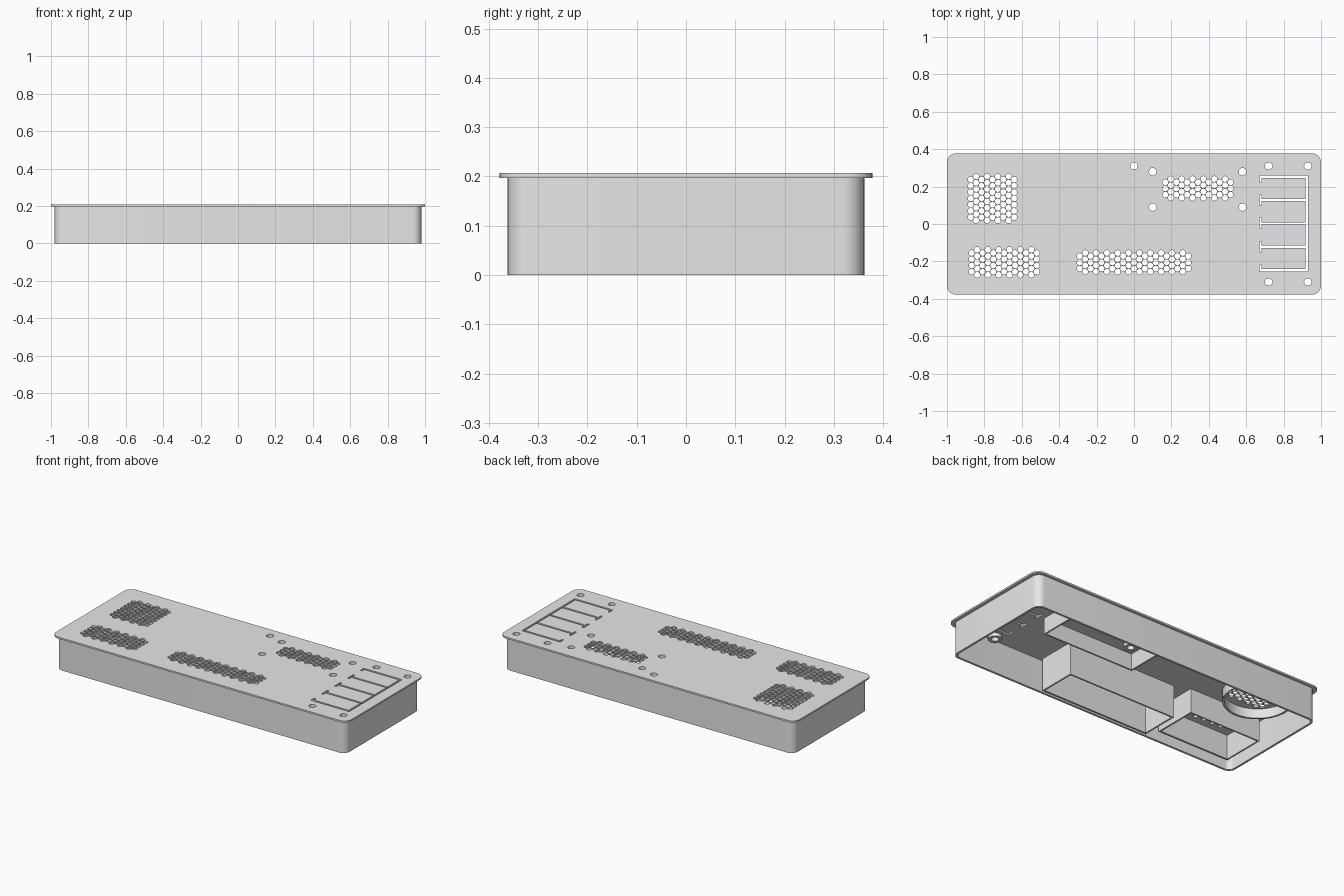
import bpy, bmesh, math

cube = bpy.data.objects.get("Cube")
if cube:
    bpy.data.objects.remove(cube)

grey = bpy.data.materials.new("light_grey")
grey.use_nodes = True
grey.diffuse_color = (0.8, 0.8, 0.8, 1)
grey.node_tree.nodes["Principled BSDF"].inputs["Base Color"].default_value = (0.8, 0.8, 0.8, 1)

LID, TOP = 0.197, 0.207     # underside and top of the lid


def circle(x, y, r, n=24):
    return [(x + r * math.cos(math.tau * i / n), y + r * math.sin(math.tau * i / n))
            for i in range(n)]


def rect(x0, x1, y0, y1):
    return [(x0, y0), (x1, y0), (x1, y1), (x0, y1)]


def rounded(hx, hy, r, n=8):
    pts = []
    for k, (sx, sy) in enumerate([(1, 1), (-1, 1), (-1, -1), (1, -1)]):
        for i in range(n + 1):
            a = math.pi / 2 * (k + i / n)
            pts.append((sx * (hx - r) + r * math.cos(a), sy * (hy - r) + r * math.sin(a)))
    return pts


def extrude(name, loops, z0, z1):
    """Solid from an outline and the holes inside it."""
    curve = bpy.data.curves.new(name, 'CURVE')
    curve.dimensions = '2D'
    curve.fill_mode = 'BOTH'
    curve.extrude = (z1 - z0) / 2
    for pts in loops:
        spline = curve.splines.new('POLY')
        spline.points.add(len(pts) - 1)
        for p, (x, y) in zip(spline.points, pts):
            p.co = (x, y, 0, 1)
        spline.use_cyclic_u = True
    temp = bpy.data.objects.new(name + "_profile", curve)
    bpy.context.collection.objects.link(temp)
    mesh = bpy.data.meshes.new_from_object(
        temp.evaluated_get(bpy.context.evaluated_depsgraph_get()))
    bpy.data.objects.remove(temp)
    bm = bmesh.new()
    bm.from_mesh(mesh)
    bmesh.ops.remove_doubles(bm, verts=bm.verts, dist=0.00005)
    bmesh.ops.translate(bm, verts=bm.verts, vec=(0, 0, (z0 + z1) / 2))
    bmesh.ops.recalc_face_normals(bm, faces=bm.faces)
    bm.to_mesh(mesh)
    bm.free()
    mesh.materials.clear()
    mesh.materials.append(grey)
    obj = bpy.data.objects.new(name, mesh)
    bpy.context.collection.objects.link(obj)
    bpy.ops.object.select_all(action='DESELECT')
    obj.select_set(True)
    bpy.context.view_layer.objects.active = obj
    bpy.ops.object.shade_smooth_by_angle(angle=math.radians(30))
    return obj


def vent(cx, cy, cols, rows):
    """Honeycomb of round holes; every other column has one hole fewer."""
    dx, dy = 0.029, 0.0335
    holes = []
    for c in range(cols):
        n = rows - (c + 1) % 2
        for r in range(n):
            holes.append(circle(cx + (c - (cols - 1) / 2) * dx,
                                cy + (r - (n - 1) / 2) * dy, 0.0158, 12))
    return holes


def key_slot(xl, xr, ys, w, tick):
    """Comb-shaped slot that frees four flexible keys."""
    pts = [(xr, ys[-1] + w / 2), (xr, ys[0] - w / 2)]
    for i, y in enumerate(ys):
        first, last = i == 0, i == len(ys) - 1
        if first:
            pts.append((xl, y - w / 2))
        else:
            pts += [(xr - w, y - w / 2), (xl + w, y - w / 2),
                    (xl + w, y - tick), (xl, y - tick)]
        if last:
            pts.append((xl, y + w / 2))
        else:
            pts += [(xl, y + tick), (xl + w, y + tick),
                    (xl + w, y + w / 2), (xr - w, y + w / 2)]
    return pts


def frame(name, x0, x1, y0, y1, z0, t=0.01):
    extrude(name, [rect(x0, x1, y0, y1), rect(x0 + t, x1 - t, y0 + t, y1 - t)], z0, LID)


# Lid with vents, screw holes and key slots
screws = [(0, 0.31)]
screws += [(x, y) for x in (0.1, 0.58) for y in (0.09, 0.28)]
screws += [(x, y) for x in (0.72, 0.93) for y in (-0.31, 0.31)]
holes = [circle(x, y, 0.02) for x, y in screws]
holes += vent(-0.757, 0.137, 9, 8)
holes += vent(-0.694, -0.205, 13, 5)
holes += vent(0, -0.205, 21, 4)
holes += vent(0.342, 0.19, 13, 4)
holes.append(key_slot(0.67, 0.93, [-0.247, -0.122, 0.003, 0.128, 0.253], 0.012, 0.028))
extrude("lid", [rounded(1, 0.378, 0.05)] + holes, LID, TOP)

# Open-bottomed outer wall
extrude("outer_wall", [rounded(0.98, 0.362, 0.045), rounded(0.967, 0.349, 0.032)], 0, LID)

# Compartment walls hanging under the vents
frame("centre_compartment", -0.365, 0.365, -0.335, -0.1, 0)
frame("side_compartment", -0.94, -0.455, -0.335, -0.065, 0.05)
frame("rear_compartment", 0.02, 0.64, 0.005, 0.352, 0.1)

# Round collar under the square vent
extrude("fan_collar", [circle(-0.757, 0.137, 0.192, 48), circle(-0.757, 0.137, 0.18, 48)],
        0.14, LID)

# Screw bosses
for i, (x, y) in enumerate(screws):
    extrude(f"screw_boss_{i + 1}", [circle(x, y, 0.038), circle(x, y, 0.02)], 0.177, LID)
